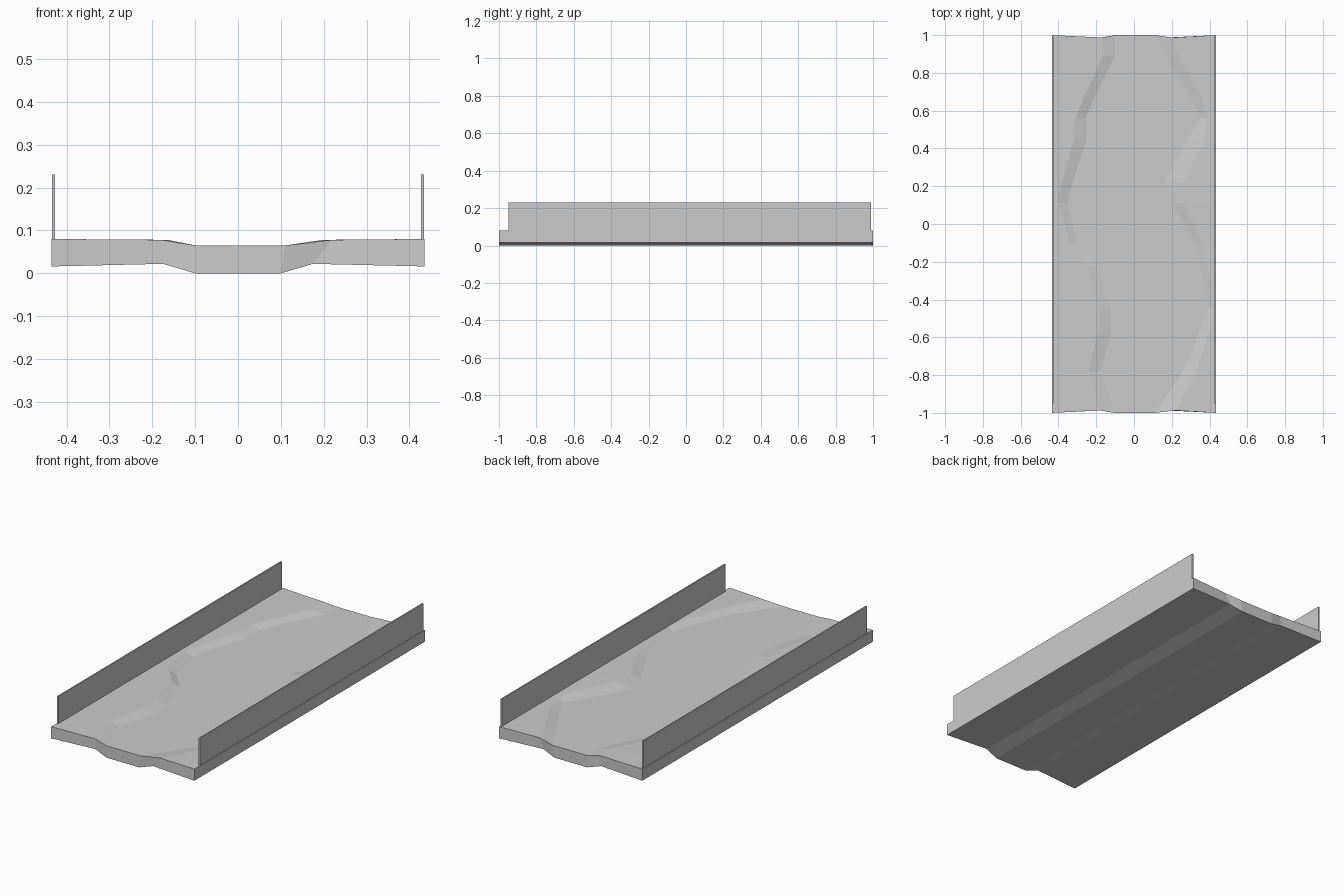
import bpy
import bmesh

cube = bpy.data.objects.get("Cube")
if cube:
    bpy.data.objects.remove(cube)

HALF = 0.435

grey = bpy.data.materials.new("plain_grey")
grey.use_nodes = True
colour = (0.6, 0.6, 0.6, 1)
grey.diffuse_color = colour
grey.node_tree.nodes["Principled BSDF"].inputs["Base Color"].default_value = colour


def finish(name, bm):
    bmesh.ops.recalc_face_normals(bm, faces=bm.faces)
    mesh = bpy.data.meshes.new(name)
    bm.to_mesh(mesh)
    bm.free()
    mesh.materials.append(grey)
    obj = bpy.data.objects.new(name, mesh)
    bpy.context.collection.objects.link(obj)
    return obj


# Winding channel banks: y, left bank top and foot, right bank foot and top
banks = [
    (-1.0, -.18, -.10, .11, .22),
    (-.78, -.24, -.175, .26, .33),
    (-.56, -.19, -.12, .35, .40),
    (-.44, -.19, -.125, .39, .42),
    (-.22, -.25, -.20, .35, .39),
    (-.11, -.34, -.30, .32, .37),
    (.11, -.40, -.35, .20, .265),
    (.22, -.38, -.325, .16, .265),
    (.44, -.32, -.255, .28, .37),
    (.56, -.31, -.255, .35, .39),
    (.67, -.265, -.21, .30, .36),
    (.89, -.165, -.10, .17, .24),
    (1.0, -.17, -.10, .11, .20),
]
top_z = (.08, .078, .065, .065, .078, .08)
under = ((-HALF, .016), (-.175, .022), (-.1, 0), (.1, 0), (.175, .022), (HALF, .016))

# Channel bed: one cross-section per station, with the ends notched at the banks
bm = bmesh.new()
sections = []
for y, *xs in banks:
    notch = 0.987 if abs(y) == 1 else 1
    ys = (y, y * notch, y, y, y * notch, y)
    xs = (-HALF, *xs, HALF)
    upper = [bm.verts.new(p) for p in zip(xs, ys, top_z)]
    lower = [bm.verts.new((x, yy, z)) for (x, z), yy in zip(under, ys)]
    sections.append((upper, lower))

for (u0, l0), (u1, l1) in zip(sections, sections[1:]):
    for i in range(5):
        bm.faces.new((u0[i], u0[i + 1], u1[i + 1], u1[i]))
        bm.faces.new((l0[i], l1[i], l1[i + 1], l0[i + 1]))
    for i in (0, 5):
        bm.faces.new((u0[i], u1[i], l1[i], l0[i]))
for u, l in (sections[0], sections[-1]):
    for i in range(5):
        bm.faces.new((u[i], u[i + 1], l[i + 1], l[i]))
finish("channel_bed", bm)

# Side walls
for side, name in ((1, "left_wall"), (-1, "right_wall")):
    bm = bmesh.new()
    bmesh.ops.create_cube(bm, size=1)
    bmesh.ops.scale(bm, vec=(.007, 1.94, .16), verts=bm.verts)
    bmesh.ops.translate(bm, vec=(side * .43, .02, .15), verts=bm.verts)
    finish(name, bm)
